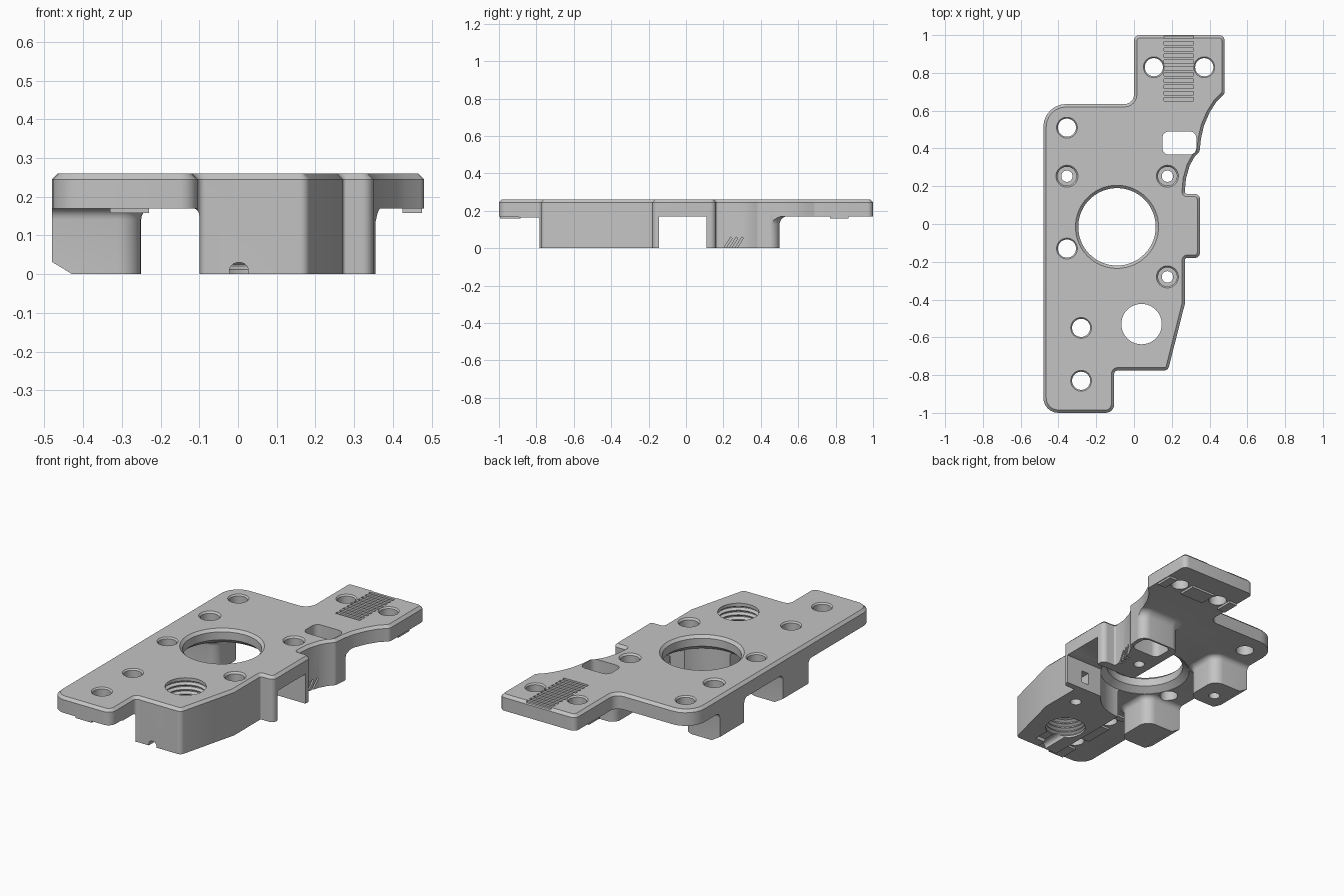
import bpy, bmesh, math
from mathutils import Vector, Matrix

if "Cube" in bpy.data.objects:
    bpy.data.objects.remove(bpy.data.objects["Cube"])

TOP, UNDER = 0.26, 0.17

grey = bpy.data.materials.new("machined_grey")
grey.use_nodes = True
grey.diffuse_color = (0.55, 0.55, 0.55, 1)
grey.node_tree.nodes["Principled BSDF"].inputs["Base Color"].default_value = (0.55, 0.55, 0.55, 1)


def make(name, bm):
    bmesh.ops.recalc_face_normals(bm, faces=bm.faces)
    mesh = bpy.data.meshes.new(name)
    bm.to_mesh(mesh)
    bm.free()
    mesh.materials.append(grey)
    ob = bpy.data.objects.new(name, mesh)
    bpy.context.collection.objects.link(ob)
    return ob


def combine(ob, other, op="DIFFERENCE"):
    mod = ob.modifiers.new(op, "BOOLEAN")
    mod.operation, mod.solver, mod.object = op, "EXACT", other
    bpy.context.view_layer.objects.active = ob
    bpy.ops.object.modifier_apply(modifier=mod.name)
    bpy.data.objects.remove(other)


def round_poly(corners, n=7):
    """Polygon whose (x, y, radius) corners are replaced by arcs."""
    out = []
    for i, (x, y, r) in enumerate(corners):
        p = Vector((x, y))
        if r == 0:
            out.append(p)
            continue
        a = (Vector(corners[i - 1][:2]) - p).normalized()
        b = (Vector(corners[(i + 1) % len(corners)][:2]) - p).normalized()
        half = math.acos(a.dot(b)) / 2
        centre = p + (a + b).normalized() * (r / math.sin(half))
        s = p + a * (r / math.tan(half)) - centre
        e = p + b * (r / math.tan(half)) - centre
        first = math.atan2(s.y, s.x)
        turn = math.atan2(s.x * e.y - s.y * e.x, s.dot(e))
        for k in range(n):
            t = first + turn * k / (n - 1)
            out.append(centre + Vector((r * math.cos(t), r * math.sin(t))))
    return out


def loft(name, layers):
    """Closed solid through (z, points) layers."""
    bm = bmesh.new()
    rings = [[bm.verts.new((p[0], p[1], z)) for p in pts] for z, pts in layers]
    for lo, hi in zip(rings, rings[1:]):
        for i in range(len(lo)):
            j = (i + 1) % len(lo)
            bm.faces.new((lo[i], lo[j], hi[j], hi[i]))
    bm.faces.new(rings[0][::-1])
    bm.faces.new(rings[-1])
    return make(name, bm)


def rect(x0, x1, y0, y1, r):
    return round_poly([(x0, y0, r), (x1, y0, r), (x1, y1, r), (x0, y1, r)])


def flared(name, x0, x1, y0, y1, r, f):
    """Post that blends into the underside with a fillet of size f."""
    layers = [(-0.3, rect(x0, x1, y0, y1, r))]
    for k in range(6):
        t = k / 5 * math.pi / 2
        d = f * (1 - math.cos(t))
        layers.append((UNDER + .001 - f + f * math.sin(t), rect(x0 - d, x1 + d, y0 - d, y1 + d, r + d)))
    layers.append((0.22, layers[-1][1]))
    return loft(name, layers)


def lathe(name, x, y, profile, n=40):
    ring = [(math.cos(2 * math.pi * k / n), math.sin(2 * math.pi * k / n)) for k in range(n)]
    return loft(name, [(z, [(x + r * c, y + r * s) for c, s in ring]) for r, z in profile])


def box(name, x0, x1, y0, y1, z0, z1, axis="X", angle=0):
    bm = bmesh.new()
    bmesh.ops.create_cube(bm, size=1)
    spin = Matrix.Rotation(math.radians(angle), 4, axis)
    size = Matrix.Diagonal((x1 - x0, y1 - y0, z1 - z0, 1))
    mid = Matrix.Translation(((x0 + x1) / 2, (y0 + y1) / 2, (z0 + z1) / 2))
    bm.transform(mid @ spin @ size)
    return make(name, bm)


def inset(pts, d):
    """Shrink a counter-clockwise outline by d along its corner bisectors."""
    out = []
    for i, p in enumerate(pts):
        u = (p - pts[i - 1]).normalized()
        v = (pts[(i + 1) % len(pts)] - p).normalized()
        m = Vector((-u.y - v.y, u.x + v.x)).normalized()
        out.append(p + m * (d / m.dot(Vector((-u.y, u.x)))))
    return out


# Body: full outline with a chamfered top rim
outline = round_poly([
    (-0.48, -1, .08), (-0.105, -1, .045), (-0.105, -0.775, .02), (0.18, -0.775, .025),
    (0.27, -0.42, 0), (0.27, -0.18, .01), (0.35, -0.18, .03), (0.35, 0.16, .03),
    (0.268, 0.16, .01), (0.275, 0.24, 0), (0.295, 0.31, 0), (0.32, 0.355, 0),
    (0.348, 0.385, .03), (0.354, 0.45, 0), (0.37, 0.52, 0), (0.4, 0.59, 0),
    (0.435, 0.645, 0), (0.48, 0.69, .03), (0.48, 1, .03), (0, 1, .03),
    (0, 0.635, .05), (-0.48, 0.635, .12)])
body = loft("mounting_plate", [(0, outline), (TOP - .015, outline), (TOP, inset(outline, .015))])

# Hollow the underside, leaving two blocks and two posts
hollow = box("hollow", -2, 2, -2, 2, -0.2, UNDER)
combine(hollow, flared("front_block", -0.1, 0.5, -0.9, -0.1, .015, .02))
combine(hollow, flared("back_block", 0.1, 0.355, 0.04, 0.5, .05, .045))
combine(hollow, flared("back_post", -0.6, -0.25, 0.16, 0.38, .06, .03))
combine(hollow, flared("front_post", -0.6, -0.25, -0.42, -0.19, .06, .03))
combine(body, hollow)
combine(body, box("side_channel", -0.23, 0.6, -0.145, 0.11, -0.1, UNDER - .0005))
for y in (0.27, -0.3):
    combine(body, box("post_chamfer", -0.66, -0.4, y - .2, y + .2, -0.02, 0.055, "Y", 31))

# Raised pads beneath the mounting holes
for x0, x1, y0, y1 in ((-.33, -.23, -.995, -.885), (-.33, -.23, -.775, -.605),
                       (-.33, -.23, -.495, -.46), (.005, .055, .77, .87),
                       (.165, .315, .77, .87), (.425, .475, .77, .87)):
    combine(body, box("pad", x0, x1, y0, y1, .158, .19), "UNION")

# Main bore, with a wider rim at both ends
combine(body, lathe("main_bore", -0.09, -0.015,
                    [(.24, -.1), (.24, .172), (.205, .2), (.205, .245), (.222, .262), (.222, .3)], 64))

# Plain and counterbored screw holes
for x, y in ((-.355, .51), (-.355, -.13), (-.28, -.55), (-.28, -.83), (.105, .83), (.372, .83)):
    combine(body, lathe("hole", x, y, [(.048, -.1), (.048, .252), (.057, .262), (.057, .3)]))
for x, y in ((-.355, .253), (.177, .253), (.177, -.28)):
    combine(body, lathe("screw_hole", x, y, [(.03, -.1), (.03, .15), (.05, .15), (.05, .25), (.06, .262), (.06, .3)]))

# Threaded hole
thread = [(.107, -.1)]
for k in range(9):
    z = .012 + k * .026
    thread += [(.107, z), (.122, z + .009), (.122, z + .013), (.107, z + .022)]
combine(body, lathe("threaded_hole", 0.04, -0.53, thread + [(.107, .3)], 48))

# Rounded rectangular slot in the back block
window = rect(.15, .33, .367, .49, .035)
combine(body, loft("slot", [(-.1, window), (.3, window)]))

# Grip grooves on the back tab
for k in range(11):
    y = .66 + k * .033
    combine(body, box("grip_groove", .16, .315, y - .009, y + .009, .25, .3))

# Small recesses in the blocks
notch = round_poly([(-.022, -.1, 0), (.027, -.1, 0), (.027, .03, .022), (-.022, .03, .022)])
bm = bmesh.new()
face = bm.faces.new([bm.verts.new((p[0], -.85, p[1])) for p in notch])
grown = bmesh.ops.extrude_face_region(bm, geom=[face])["geom"]
bmesh.ops.translate(bm, vec=(0, .3, 0), verts=[v for v in grown if isinstance(v, bmesh.types.BMVert)])
combine(body, make("cable_notch", bm))
combine(body, box("step_recess", .02, .09, -.72, -.58, -.1, .02))
combine(body, box("socket", .2, .245, -.2, -.1, .04, .11))
for y in (.215, .245, .275):
    combine(body, box("slash", .255, .42, y - .005, y + .005, -.04, .065, "X", -32))

# Shading
bpy.ops.object.select_all(action="DESELECT")
body.select_set(True)
bpy.context.view_layer.objects.active = body
bpy.ops.object.shade_smooth_by_angle(angle=math.radians(30))
